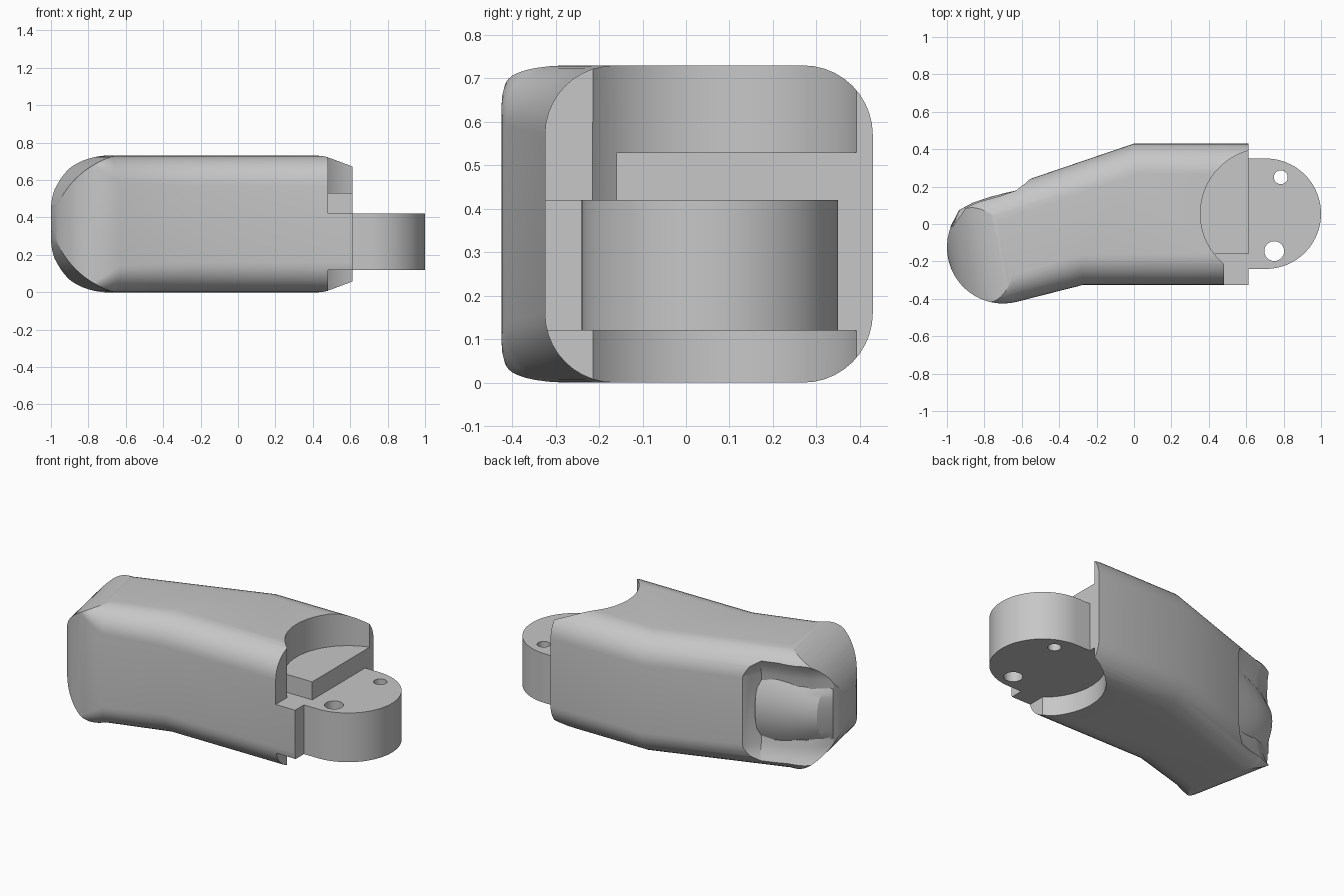
import bpy, bmesh, math
from mathutils import Vector

if "Cube" in bpy.data.objects:
    bpy.data.objects.remove(bpy.data.objects["Cube"], do_unlink=True)

H = 0.73            # body height
MID = H / 2
END = 0.613         # flat hinge end of the body
HINGE = (0.705, 0.055)
GREY = (0.57, 0.57, 0.57, 1)

grey = bpy.data.materials.new("grey_plastic")
grey.use_nodes = True
grey.diffuse_color = GREY
grey.node_tree.nodes["Principled BSDF"].inputs["Base Color"].default_value = GREY


def loft(name, rings):
    """Skin a list of equal-length closed rings and cap both ends."""
    bm = bmesh.new()
    rows = [[bm.verts.new(p) for p in ring] for ring in rings]
    n = len(rows[0])
    for a, b in zip(rows, rows[1:]):
        for i in range(n):
            j = (i + 1) % n
            bm.faces.new((a[i], a[j], b[j], b[i]))
    bm.faces.new(rows[0])
    bm.faces.new(rows[-1])
    bmesh.ops.recalc_face_normals(bm, faces=bm.faces)
    mesh = bpy.data.meshes.new(name)
    bm.to_mesh(mesh)
    bm.free()
    obj = bpy.data.objects.new(name, mesh)
    bpy.context.collection.objects.link(obj)
    mesh.materials.append(grey)
    return obj


def prism(name, pts, z0, z1):
    return loft(name, [[(x, y, z) for x, y in pts] for z in (z0, z1)])


def arc(c, r, a0, a1, n):
    angles = [math.radians(a0 + (a1 - a0) * i / n) for i in range(n + 1)]
    return [(c[0] + r * math.cos(a), c[1] + r * math.sin(a)) for a in angles]


def disc(c, r, n=64):
    return arc(c, r, 0, 360, n)[:-1]


def box(x0, x1, y0, y1):
    return [(x0, y0), (x1, y0), (x1, y1), (x0, y1)]


def boolean(obj, tool, operation='DIFFERENCE'):
    mod = obj.modifiers.new("boolean", 'BOOLEAN')
    mod.operation = operation
    mod.solver = 'EXACT'
    mod.object = tool
    bpy.context.view_layer.objects.active = obj
    bpy.ops.object.modifier_apply(modifier=mod.name)
    bpy.data.objects.remove(tool, do_unlink=True)


def smooth(obj, degrees=20):
    bpy.ops.object.select_all(action='DESELECT')
    obj.select_set(True)
    bpy.context.view_layer.objects.active = obj
    bpy.ops.object.shade_smooth_by_angle(angle=math.radians(degrees))


def tip_radius(angle):
    """Edge fillet fades out around the front of the tip."""
    if angle < 190:
        return 0.02 + 0.14 * (190 - angle) / 82
    return 0.02 + 0.12 * max(0, angle - 245) / 39


# Body: bent plan outline with a round tip and filleted long edges
TIP = 28
outline = [(END, 0.43), (0, 0.43)] + arc((-0.7, -0.125), 0.3, 108, 284, TIP) \
    + [(-0.27, -0.325), (END, -0.325)]
radii = [0.16] * 2 + [tip_radius(108 + 176 * i / TIP) for i in range(TIP + 1)] + [0.16] * 2
pts = [Vector(p) for p in outline]
inward = []
for i, p in enumerate(pts):
    d0 = (p - pts[i - 1]).normalized() if i else None
    d1 = (pts[i + 1] - p).normalized() if i + 1 < len(pts) else None
    d0, d1 = d0 or d1, d1 or d0
    t = (d0 + d1).normalized()
    inward.append(Vector((-t.y, t.x)) / t.dot(d0))

STEPS = 10
rings = []
for k in range(2 * STEPS + 2):
    upper = k > STEPS
    a = math.pi / 2 * ((2 * STEPS + 1 - k) if upper else k) / STEPS
    ring = []
    for p, n, r in zip(pts, inward, radii):
        q = p + n * r * (1 - math.sin(a))
        z = r * (1 - math.cos(a))
        ring.append((q.x, q.y, H - z if upper else z))
    rings.append(ring)
body = loft("finger_body", rings)

# Round the tip in side profile, swept across the finger
along = Vector((-0.98, -0.2))
across = Vector((0.2, -0.98))
start = Vector((-0.65, -0.1))
profile = [(-2, MID + 0.368)] + [(0.356 * math.cos(a), MID + 0.368 * math.sin(a))
                                 for a in (math.pi * (0.5 - i / 40) for i in range(41))] + [(-2, MID - 0.368)]
rings = []
for side in (-1.5, 1.5):
    base = start + across * side
    rings.append([(*(base + along * u), z) for u, z in profile])
boolean(body, loft("tip_envelope", rings), 'INTERSECT')

# Hinge recesses above and below the lug
boolean(body, prism("recess_top", disc(HINGE, 0.35, 96), 0.53, 1))
boolean(body, prism("recess_bottom", disc(HINGE, 0.35, 96), -0.3, 0.12))
boolean(body, prism("recess_step", arc(HINGE, 0.35, -142.1, -37.9, 32), 0.42, 0.6))
boolean(body, prism("notch_top", box(0.482, 0.8, -0.6, -0.161), 0.42, 1))
boolean(body, prism("notch_bottom", box(0.482, 0.8, -0.6, -0.1), -0.3, 0.12))

# Nail pocket: sloped back wall and floor dished towards the nail
floor = [(-0.5, 0.36), (-0.575, 0.215), (-0.61, 0.165), (-0.7, 0.135), (-0.8, 0.11), (-0.88, 0.075),
         (-1.02, -0.03), (-1.2, 0.5), (-0.5, 0.5)]
dish = [(0.34, -0.05, 0.035), (0.31, -0.025, 0.015), (0.27, -0.007, 0), (0.21, 0, -0.02)]
levels = [(MID - w, dx, dy) for w, dx, dy in dish] + [(MID + w, dx, dy) for w, dx, dy in reversed(dish)]
boolean(body, loft("nail_pocket", [[(x + dx, y + dy, z) for x, y in floor] for z, dx, dy in levels]))
smooth(body)

# Nail: arched plate that ends in a bevelled facet
stations = [(-0.595, 0.187, 0.21, 0.06), (-0.68, 0.168, 0.21, 0.06), (-0.77, 0.145, 0.205, 0.065),
            (-0.86, 0.115, 0.19, 0.07), (-0.935, 0.075, 0.17, 0.075), (-0.982, -0.015, 0.15, 0)]
rings = []
for x, y, w, sag in stations:
    us = [i / 8 for i in range(-8, 9)]
    ring = [(x, y - sag * u * u, MID + w * u) for u in us]
    rings.append(ring + [(x + 0.03, y - 0.2, MID + w), (x + 0.03, y - 0.2, MID - w)])
smooth(loft("nail", rings))

# Hinge lug with two pin holes
lug = prism("hinge_lug", [(END, 0.35), (END, -0.24)] + arc(HINGE, 0.295, -90, 90, 48), 0.12, 0.42)
boolean(lug, prism("large_hole", disc((0.75, -0.145), 0.053, 32), 0, 0.6))
boolean(lug, prism("small_hole", disc((0.785, 0.25), 0.037, 32), 0, 0.6))
smooth(lug)
